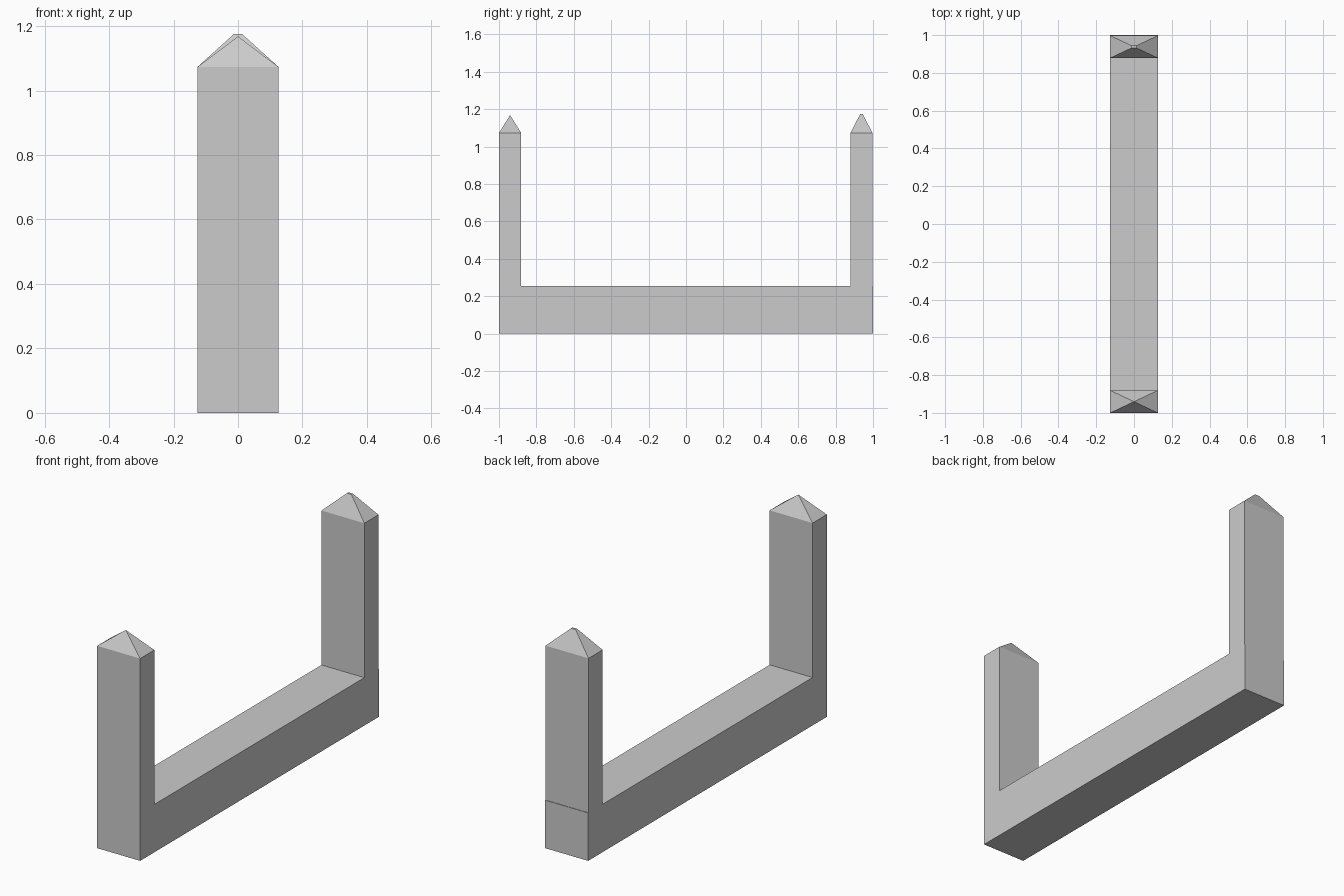
import bpy
import bmesh

if "Cube" in bpy.data.objects:
    bpy.data.objects.remove(bpy.data.objects["Cube"])

HALF_W = 0.126    # half width in x
BASE_TOP = 0.254
POST_TOP = 1.073


def finish(bm, name):
    bmesh.ops.recalc_face_normals(bm, faces=bm.faces)
    mesh = bpy.data.meshes.new(name)
    bm.to_mesh(mesh)
    bm.free()
    obj = bpy.data.objects.new(name, mesh)
    bpy.context.collection.objects.link(obj)


def block(bm, hx, y0, y1, z0, z1):
    """Add a box and return its top face."""
    verts = bmesh.ops.create_cube(bm, size=1)["verts"]
    for v in verts:
        v.co.x *= 2 * hx
        v.co.y = y0 if v.co.y < 0 else y1
        v.co.z = z0 if v.co.z < 0 else z1
    return next(f for f in bm.faces if f.normal.z > 0.5 or
                all(abs(v.co.z - z1) < 1e-6 for v in f.verts))


def post(name, y0, y1, peak, tip_x, tip_y):
    """Upright with a hipped cap; a zero tip size gives a sharp point."""
    bm = bmesh.new()
    top = block(bm, HALF_W, y0, y1, BASE_TOP, POST_TOP)
    cap = bmesh.ops.extrude_discrete_faces(bm, faces=[top])["faces"][0]
    mid = (y0 + y1) / 2
    for v in cap.verts:
        v.co.x = tip_x if v.co.x > 0 else -tip_x
        v.co.y = mid + (tip_y if v.co.y > mid else -tip_y)
        v.co.z = peak
    bmesh.ops.remove_doubles(bm, verts=bm.verts, dist=1e-5)
    finish(bm, name)


# Long base beam
bm = bmesh.new()
block(bm, HALF_W, -1, 1, 0, BASE_TOP)
finish(bm, "base_beam")

# Pointed front post and blunt-tipped back post, set in slightly at the back
post("front_post", -1, -0.881, 1.168, 0, 0)
post("back_post", 0.879, 0.997, 1.175, 0.013, 0.006)
